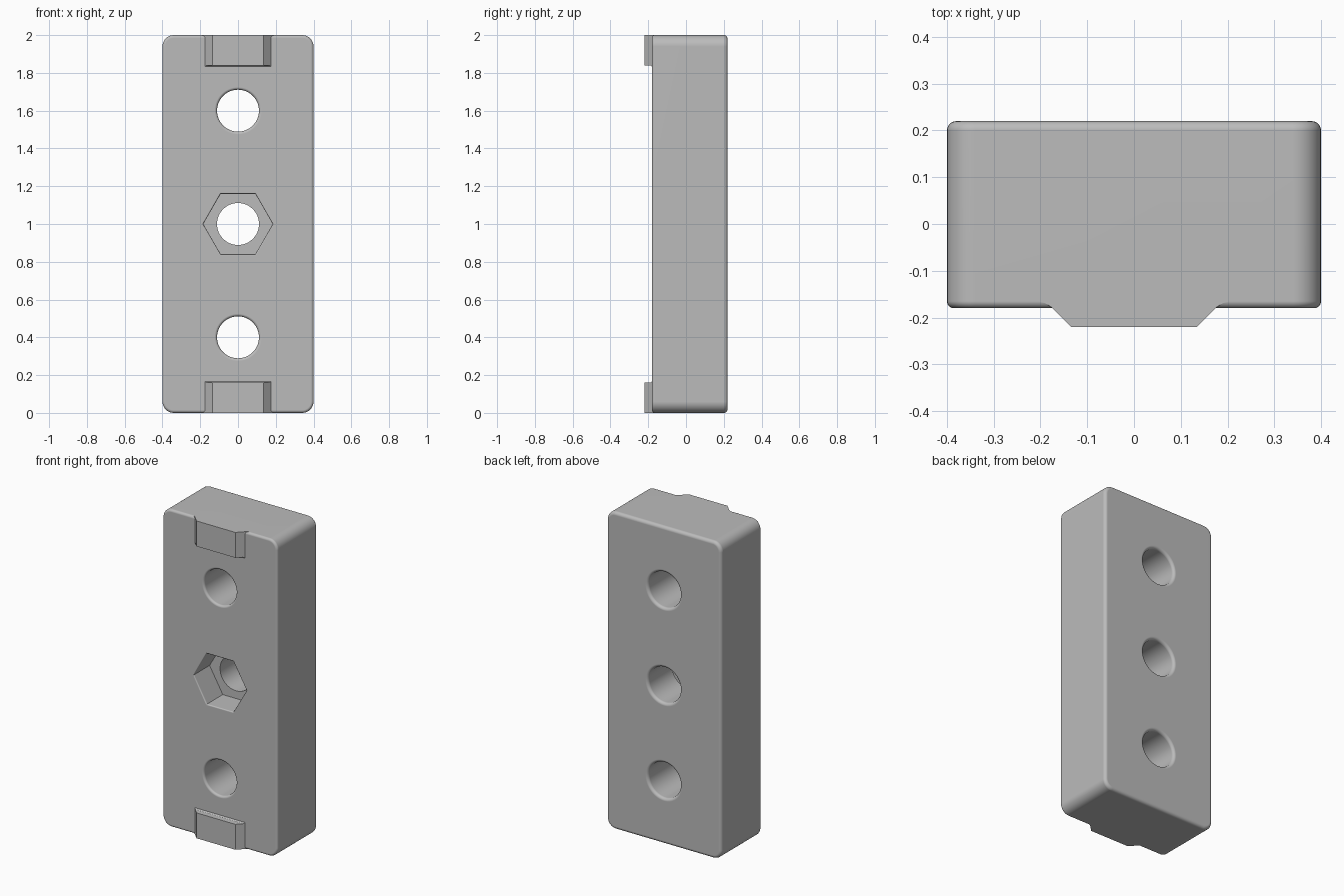
import bpy, bmesh
from math import sin, cos, pi, sqrt

default = bpy.data.objects.get("Cube")
if default:
    bpy.data.objects.remove(default)

grey = bpy.data.materials.new("plain grey")
grey.use_nodes = True
COLOUR = (0.5, 0.5, 0.5, 1)
grey.diffuse_color = COLOUR
grey.node_tree.nodes["Principled BSDF"].inputs["Base Color"].default_value = COLOUR

FRONT, BACK = -0.18, 0.22
STEPS = 6


def loft(name, rings):
    """Closed solid through rings of (y, [(x, z), ...])."""
    bm = bmesh.new()
    loops = [[bm.verts.new((x, y, z)) for x, z in pts] for y, pts in rings]
    n = len(loops[0])
    for a, b in zip(loops, loops[1:]):
        for i in range(n):
            j = (i + 1) % n
            bm.faces.new((a[i], a[j], b[j], b[i]))
    bm.faces.new(loops[0])
    bm.faces.new(loops[-1])
    bmesh.ops.recalc_face_normals(bm, faces=bm.faces)
    mesh = bpy.data.meshes.new(name)
    bm.to_mesh(mesh)
    bm.free()
    mesh.materials.append(grey)
    obj = bpy.data.objects.new(name, mesh)
    bpy.context.collection.objects.link(obj)
    return obj


def polygon(radius, sides, z):
    return [(radius * cos(2 * pi * i / sides), z + radius * sin(2 * pi * i / sides))
            for i in range(sides)]


def rounded_rect(inset, radius=0.06):
    """Block outline, pulled in by inset."""
    pts = []
    r = radius - inset
    for k, (sx, sz) in enumerate(((1, 1), (-1, 1), (-1, -1), (1, -1))):
        for i in range(9):
            a = (k + i / 8) * pi / 2
            pts.append((sx * (0.4 - radius) + r * cos(a),
                        1 + sz * (1 - radius) + r * sin(a)))
    return pts


def fillet(size):
    """Pairs of (depth below the face, inset) along a quarter round."""
    return [(size * (1 - cos(t)), size * (1 - sin(t)))
            for t in (pi / 2 * i / STEPS for i in range(STEPS + 1))]


def boolean(target, tool, operation):
    mod = target.modifiers.new(operation.title(), 'BOOLEAN')
    mod.operation, mod.object, mod.solver = operation, tool, 'EXACT'
    bpy.context.view_layer.objects.active = target
    bpy.ops.object.modifier_apply(modifier=mod.name)
    bpy.data.objects.remove(tool)


# Block with rounded corners and filleted front and back rims
rings = [(FRONT + d, rounded_rect(i)) for d, i in fillet(0.015)]
rings += [(BACK - d, rounded_rect(i)) for d, i in reversed(fillet(0.02))]
block = loft("block", rings)

# Raised locating tabs at both ends of the front
TAB = ((-0.22, 0.135, 0.16), (-0.188, 0.167, 0.16), (-0.183, 0.172, 0.163),
       (-0.178, 0.177, 0.17), (-0.17, 0.189, 0.17), (-0.165, 0.205, 0.17),
       (-0.1, 0.205, 0.17))
for top in (False, True):
    tab_rings = []
    for y, w, h in TAB:
        z0, z1 = (2 - h, 2) if top else (0, h)
        tab_rings.append((y, [(-w, z0), (w, z0), (w, z1), (-w, z1)]))
    boolean(block, loft("tab", tab_rings), 'UNION')


def flare(radius, size, sides, z):
    """Rings, from the face inwards, of a cutter with a rounded mouth."""
    return [(d, polygon(radius + size - sqrt(max(0, size**2 - (size - d)**2)), sides, z))
            for d, _ in fillet(size)]


# Three through holes with rounded mouths
for z in (0.4, 1, 1.6):
    mouth, rear = flare(0.111, 0.014, 64, z), flare(0.111, 0.018, 64, z)
    rings = [(FRONT - 0.1, mouth[0][1])]
    rings += [(FRONT + d, p) for d, p in mouth]
    rings += [(BACK - d, p) for d, p in reversed(rear)]
    rings.append((BACK + 0.1, rear[0][1]))
    boolean(block, loft("hole_cutter", rings), 'DIFFERENCE')

# Hexagonal nut pocket in the front
mouth = flare(0.184, 0.008, 6, 1)
rings = [(FRONT - 0.1, mouth[0][1])]
rings += [(FRONT + d, p) for d, p in mouth]
rings.append((-0.02, polygon(0.184, 6, 1)))
boolean(block, loft("pocket_cutter", rings), 'DIFFERENCE')

# Smooth fillets, crisp edges, flat faces kept flat
bpy.ops.object.select_all(action='DESELECT')
block.select_set(True)
bpy.context.view_layer.objects.active = block
bpy.ops.object.shade_smooth_by_angle(angle=pi / 6)
normals = block.modifiers.new("Flat faces", 'WEIGHTED_NORMAL')
normals.keep_sharp = True
